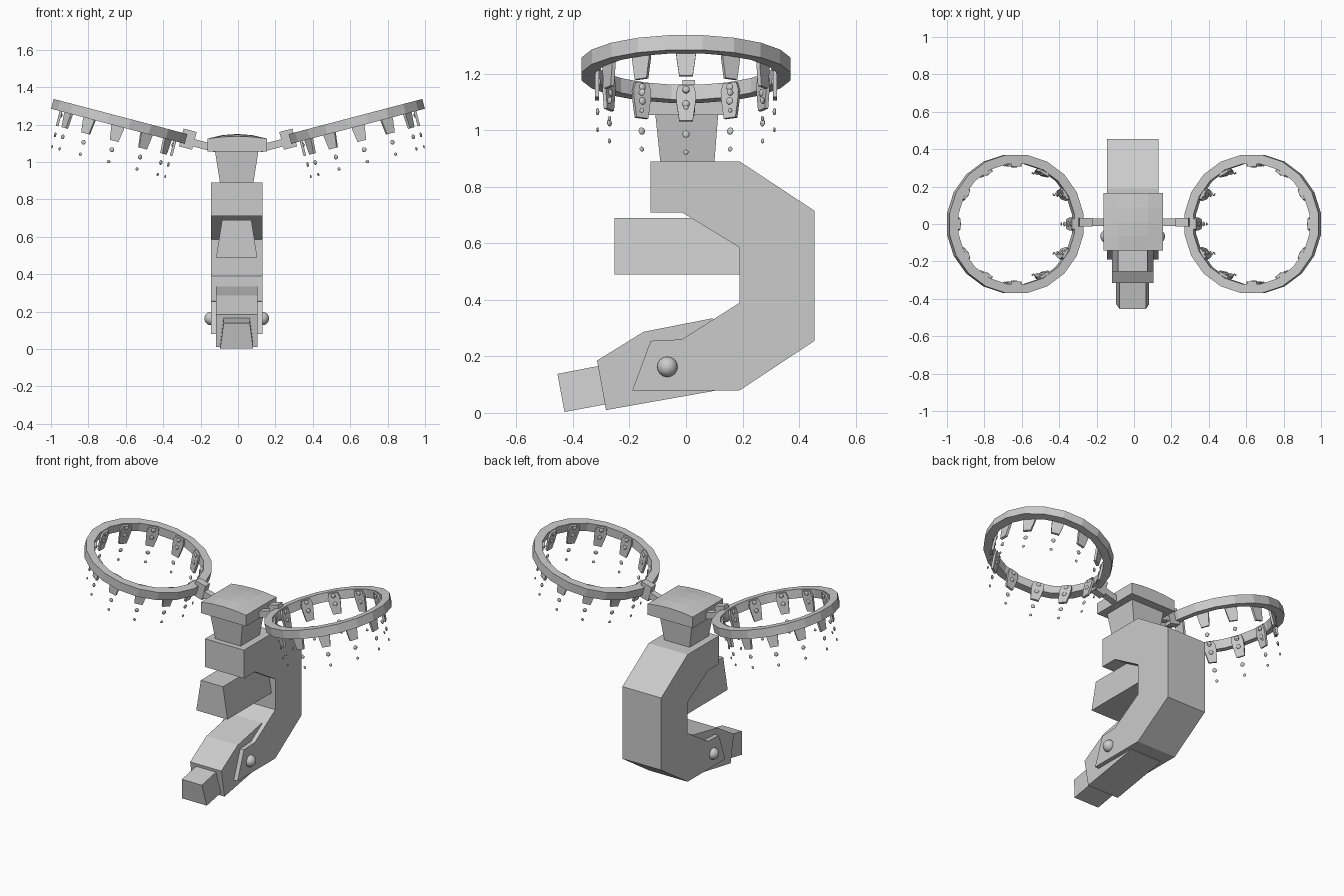
import bpy, bmesh
from math import cos, sin, pi, radians
from mathutils import Matrix, Vector

if "Cube" in bpy.data.objects:
    bpy.data.objects.remove(bpy.data.objects["Cube"])

CX = -0.007  # sideways centre of the body


def finish(name, bm, mirror=False, smooth=False):
    bmesh.ops.recalc_face_normals(bm, faces=bm.faces)
    me = bpy.data.meshes.new(name)
    bm.to_mesh(me)
    bm.free()
    ob = bpy.data.objects.new(name, me)
    bpy.context.collection.objects.link(ob)
    if mirror:
        ob.modifiers.new("mirror", 'MIRROR')
    if smooth:
        me.polygons.foreach_set("use_smooth", [True] * len(me.polygons))
    return ob


def prism(name, profile, widths):
    """Side profile (y, z) spread along x; widths = half width, one or per point."""
    if not isinstance(widths, list):
        widths = [widths] * len(profile)
    bm = bmesh.new()
    a, b = ([bm.verts.new((CX + s * w, y, z)) for (y, z), w in zip(profile, widths)]
            for s in (-1, 1))
    bm.faces.new(a)
    bm.faces.new(b[::-1])
    n = len(profile)
    for i in range(n):
        j = (i + 1) % n
        bm.faces.new((a[i], b[i], b[j], a[j]))
    return finish(name, bm)


# C-shaped main body
prism("body_frame", [(-.125, .89), (.19, .89), (.455, .715), (.455, .255), (.19, .08),
                     (-.19, .08), (-.125, .255), (-.015, .26), (.19, .39), (.19, .585),
                     (-.015, .71), (-.125, .71)], .137)
# upper block, lower jaw and its tip
prism("upper_block", [(-.253, .69), (.22, .69), (.22, .49), (-.253, .49)], [.078, .078, .11, .11])
prism("lower_jaw", [(-.15, .287), (.095, .335), (.15, .2), (.1, .078), (-.283, .01),
                    (-.315, .185)], .11)
prism("jaw_tip", [(-.455, .138), (-.29, .17), (-.27, .033), (-.43, .003)], [.07, .07, .088, .088])
# neck, flaring upward
prism("neck", [(-.09, .88), (.10, .88), (.115, 1.07), (-.11, 1.07)], [.088, .088, .118, .118])

# cap: slab with gently domed top and slightly arched underside
bm = bmesh.new()
bmesh.ops.create_cube(bm, size=1)
bmesh.ops.subdivide_edges(bm, edges=bm.edges[:], cuts=3, use_grid_fill=True)
for v in bm.verts:
    x, y, z = v.co
    if z > .49:
        h = 1.125 + .025 * (1 - 4 * x * x) * (1 - 2 * y * y)
    else:
        h = 1.055 + (z + .5) * .07
    v.co = (CX + .003 + x * .318, .012 + y * .306, h)
finish("cap", bm)

# jaw pivots
for side, s in (("left", -1), ("right", 1)):
    bm = bmesh.new()
    bmesh.ops.create_uvsphere(bm, u_segments=20, v_segments=12, radius=.036,
                              matrix=Matrix.Translation((CX + s * .137, -.066, .163)))
    finish("jaw_pivot_" + side, bm, smooth=True)

# frame of the right ring, tilted up to the outside
TILT = Matrix.Rotation(radians(-14.7), 4, 'Y')
RING = Matrix.Translation((.635, 0, 1.217)) @ TILT


def beam(name, center, size):
    bm = bmesh.new()
    bmesh.ops.create_cube(bm, size=1, matrix=Matrix.Translation(center) @ TILT
                          @ Matrix.Diagonal((*size, 1)))
    finish(name, bm, mirror=True)


# arms joining cap and rings
beam("arm_bar", (.20, .01, 1.093), (.17, .04, .04))
beam("arm_clamp", (.268, .01, 1.122), (.072, .045, .098))

# faceted ring
bm = bmesh.new()
N, H = 20, .027
loops = []
for i in range(N):
    t = 2 * pi * (i + .5) / N
    loops.append([bm.verts.new(RING @ Vector((r * cos(t), r * sin(t), z)))
                  for r, z in ((.374, -H), (.374, H), (.325, H), (.325, -H))])
for i in range(N):
    a, b = loops[i], loops[(i + 1) % N]
    for k in range(4):
        m = (k + 1) % 4
        bm.faces.new((a[k], b[k], b[m], a[m]))
finish("ring", bm, mirror=True)

# tapered tabs inside the ring, with studs and loose droplets below
tabs, studs = bmesh.new(), bmesh.new()
OUTLINE = [(-.027, .02), (-.036, -.01), (-.034, -.04), (-.024, -.108),
           (.024, -.108), (.034, -.04), (.036, -.01), (.027, .02)]
for i in range(12):
    m = RING @ Matrix.Rotation(i * pi / 6, 4, 'Z')
    back, front = ([tabs.verts.new(m @ Vector((r, w, z))) for w, z in OUTLINE]
                   for r in (.322, .308))
    tabs.faces.new(back)
    tabs.faces.new(front[::-1])
    for k in range(8):
        j = (k + 1) % 8
        tabs.faces.new((back[k], front[k], front[j], back[j]))
    for r, z, size in ((.308, .004, .013), (.308, -.047, .013),
                       (.313, -.156, .013), (.313, -.222, .009)):
        bmesh.ops.create_uvsphere(studs, u_segments=10, v_segments=6, radius=size,
                                  matrix=m @ Matrix.Translation((r, 0, z))
                                  @ Matrix.Diagonal((.5, 1, 1, 1)))
finish("ring_tabs", tabs, mirror=True)
finish("ring_studs", studs, mirror=True, smooth=True)
